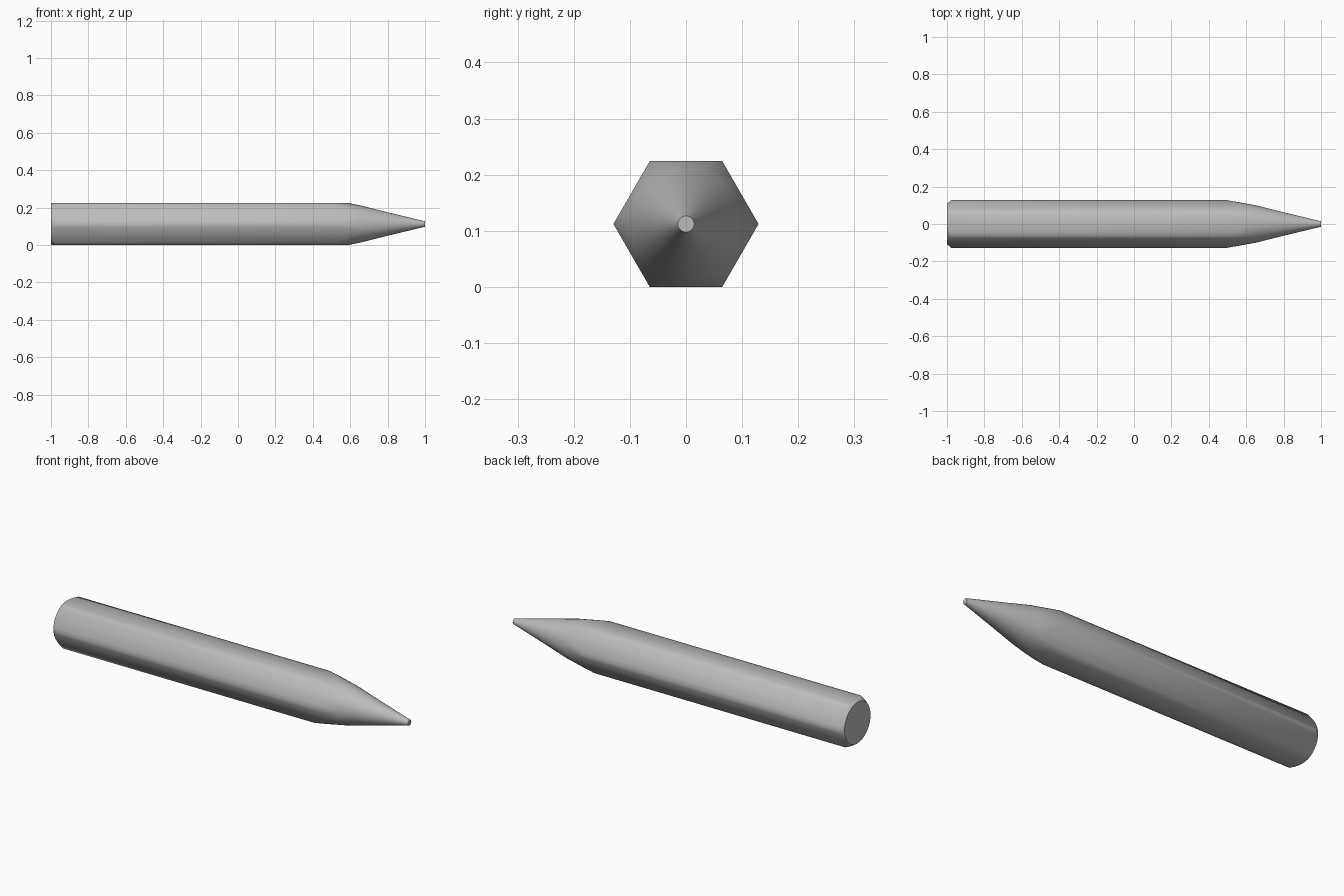
import bpy, bmesh, math

cube = bpy.data.objects.get("Cube")
if cube:
    bpy.data.objects.remove(cube, do_unlink=True)

APOTHEM = 0.112
PER_SIDE = 6
COUNT = 6 * PER_SIDE

# Sharpened cone profile, (radius, x), from barrel corner to tip
CONE = [(0.129, 0.49), (0.112, 0.59), (0.10, 0.65), (0.017, 0.99)]
END_RADIUS = 0.108


def hex_point(i):
    """Angle and radius of an evenly spaced point on the hexagon outline."""
    side, step = divmod(i, PER_SIDE)
    offset = (2 * step / PER_SIDE - 1) * math.tan(math.pi / 6)
    angle = side * math.pi / 3 + math.pi / 6 + math.atan(offset)
    return angle, APOTHEM * math.hypot(1, offset)


def cone_x(radius):
    """Position along the cone profile where it has the given radius."""
    for (r0, x0), (r1, x1) in zip(CONE, CONE[1:]):
        if radius >= r1:
            return x0 + (r0 - radius) / (r0 - r1) * (x1 - x0)
    return CONE[-1][1]


grey = bpy.data.materials.new("plain grey")
grey.use_nodes = True
colour = (0.5, 0.5, 0.5, 1)
grey.diffuse_color = colour
grey.node_tree.nodes["Principled BSDF"].inputs["Base Color"].default_value = colour

# Each lengthwise strip runs from the chamfered end, along the barrel, to the tip
bm = bmesh.new()
strips = []
for i in range(COUNT):
    angle, r = hex_point(i)
    path = [(END_RADIUS, -1), (r, -1 + 1.2 * (r - END_RADIUS)),
            (r, cone_x(r)), (0.10, 0.65), (0.058, 0.82), (0.017, 0.99), (0.0145, 1)]
    strips.append([bm.verts.new((x, rad * math.cos(angle), APOTHEM + rad * math.sin(angle)))
                   for rad, x in path])

for i, a in enumerate(strips):
    b = strips[(i + 1) % COUNT]
    for k in range(len(a) - 1):
        bm.faces.new((a[k], a[k + 1], b[k + 1], b[k])).smooth = True

# Flat caps with crisp rims at the blunt end and the tip
for k in (0, -1):
    cap = bm.faces.new([s[k] for s in strips])
    for edge in cap.edges:
        edge.smooth = False

bmesh.ops.recalc_face_normals(bm, faces=bm.faces)
mesh = bpy.data.meshes.new("pencil")
bm.to_mesh(mesh)
bm.free()
mesh.materials.append(grey)
pencil = bpy.data.objects.new("pencil", mesh)
bpy.context.collection.objects.link(pencil)
